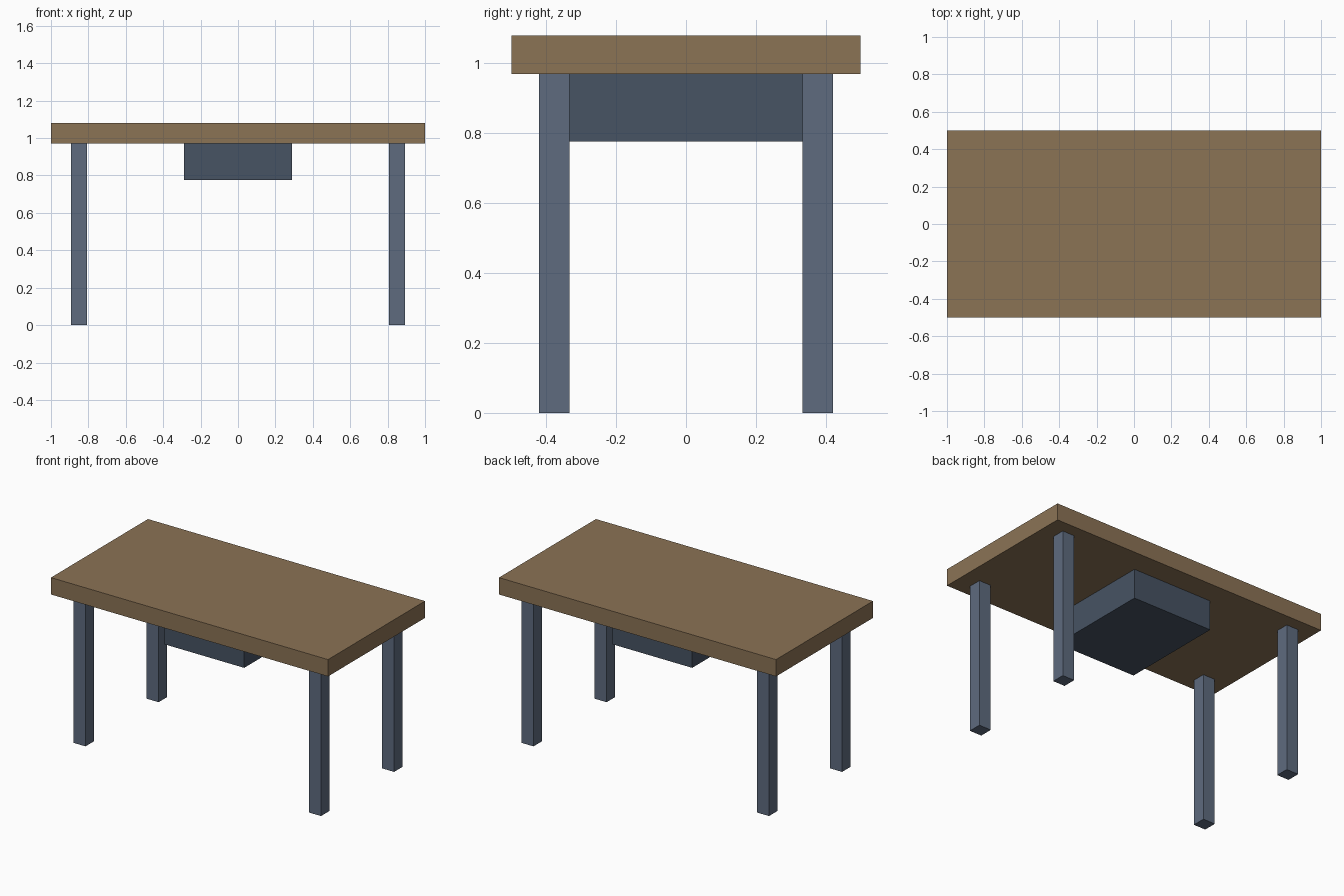
import bpy

if "Cube" in bpy.data.objects:
    bpy.data.objects.remove(bpy.data.objects["Cube"])


def material(name, hex_code):
    """Flat material from an sRGB hex colour (diffuse_color is linear)."""
    channels = [int(hex_code[i:i + 2], 16) / 255 for i in (0, 2, 4)]
    linear = [c / 12.92 if c <= 0.04045 else ((c + 0.055) / 1.055) ** 2.4 for c in channels]
    mat = bpy.data.materials.new(name)
    mat.diffuse_color = (*linear, 1.0)
    return mat


def box(name, centre, size, mat):
    bpy.ops.mesh.primitive_cube_add(size=1, location=centre)
    obj = bpy.context.object
    obj.name = name
    obj.scale = size
    bpy.ops.object.transform_apply(location=False, rotation=False, scale=True)
    obj.data.materials.append(mat)
    return obj


wood = material("wood", "8B7355")
steel = material("slate_metal", "5E6B7F")
dark_steel = material("dark_slate", "475363")

TOP_Z, UNDER_Z, DRAWER_Z = 1.08, 0.97, 0.777

# Table top slab
box("table_top", (0, 0, (TOP_Z + UNDER_Z) / 2), (2, 1, TOP_Z - UNDER_Z), wood)

# Four square legs
for side, sx in (("left", -1), ("right", 1)):
    for end, sy in (("front", -1), ("back", 1)):
        box(f"{end}_{side}_leg", (sx * 0.85, sy * 0.377, UNDER_Z / 2),
            (0.086, 0.086, UNDER_Z), steel)

# Drawer box hung under the top
box("drawer", (0, 0, (UNDER_Z + DRAWER_Z) / 2), (0.575, 0.694, UNDER_Z - DRAWER_Z), dark_steel)

for m in bpy.data.materials:
    if m.users and not m.is_grease_pencil:
        m.use_nodes = True
        m.node_tree.nodes["Principled BSDF"].inputs["Base Color"].default_value = m.diffuse_color
